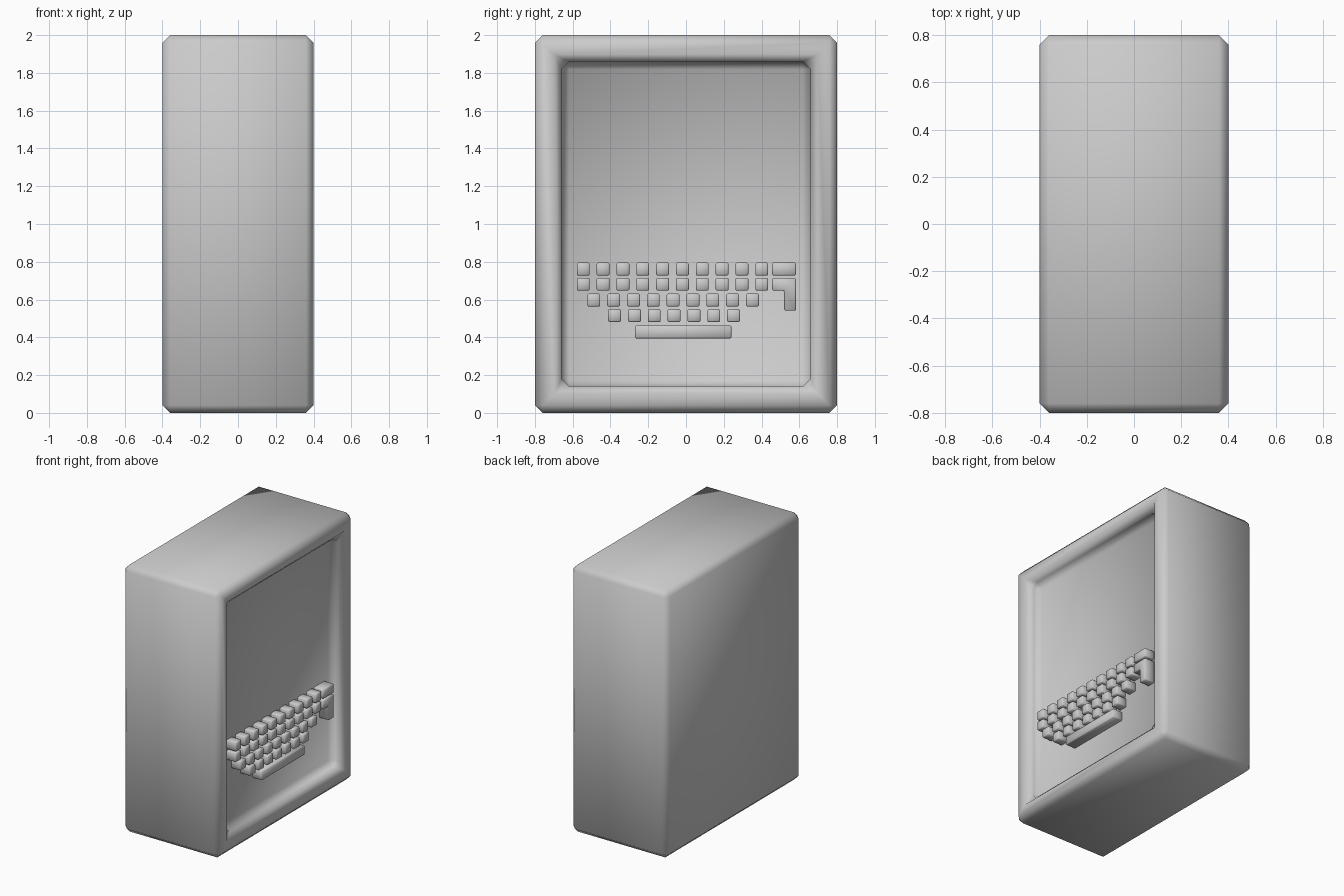
import bpy, bmesh

if "Cube" in bpy.data.objects:
    bpy.data.objects.remove(bpy.data.objects["Cube"])

FLOOR_X, KEY_TOP_X = 0.31, 0.388


def finish(bm, name, bevel):
    bmesh.ops.recalc_face_normals(bm, faces=bm.faces)
    mesh = bpy.data.meshes.new(name)
    bm.to_mesh(mesh)
    bm.free()
    obj = bpy.data.objects.new(name, mesh)
    bpy.context.collection.objects.link(obj)
    for p in mesh.polygons:
        p.use_smooth = True
    mod = obj.modifiers.new("edge_bevel", 'BEVEL')
    mod.width = bevel
    mod.segments = 1
    mod.limit_method = 'ANGLE'
    return obj


def add_prism(bm, outline):
    # outline of (y, z) points raised from the recessed panel
    base = bm.faces.new([bm.verts.new((FLOOR_X - 0.01, y, z)) for y, z in outline])
    res = bmesh.ops.extrude_face_region(bm, geom=[base])
    for v in res['geom']:
        if isinstance(v, bmesh.types.BMVert):
            v.co.x = KEY_TOP_X


def rect(y0, y1, z0, z1):
    return [(y0, z0), (y1, z0), (y1, z1), (y0, z1)]


# casing with recessed panel on the +x side
bm = bmesh.new()
bmesh.ops.create_cube(bm, size=1)
for v in bm.verts:
    v.co = (v.co.x * 0.8, v.co.y * 1.6, v.co.z * 2 + 1)
bm.normal_update()
panel = max(bm.faces, key=lambda f: f.calc_center_median().x)
bmesh.ops.inset_region(bm, faces=[panel], thickness=0.2)
bmesh.ops.inset_region(bm, faces=[panel], thickness=0.0)
for v in panel.verts:
    v.co.x = FLOOR_X
bmesh.ops.remove_doubles(bm, verts=bm.verts, dist=1e-5)
finish(bm, "casing", 0.04)

# rows of square keys: first key centre y, row centre z, count
bm = bmesh.new()
H = 0.034
for y0, z, count in [(-0.544, 0.761, 10), (-0.544, 0.681, 10),
                     (-0.488, 0.597, 9), (-0.378, 0.515, 7)]:
    for i in range(count):
        y = y0 + i * 0.105
        add_prism(bm, rect(y - H, y + H, z - H, z + H))
finish(bm, "square_keys", 0.006)

# wide key
bm = bmesh.new()
add_prism(bm, rect(0.456, 0.582, 0.727, 0.795))
finish(bm, "wide_key", 0.006)

# hooked key
bm = bmesh.new()
add_prism(bm, [(0.456, 0.647), (0.52, 0.647), (0.52, 0.541),
               (0.582, 0.541), (0.582, 0.715), (0.456, 0.715)])
finish(bm, "hooked_key", 0.006)

# long bar key
bm = bmesh.new()
add_prism(bm, rect(-0.27, 0.24, 0.394, 0.463))
finish(bm, "bar_key", 0.006)
